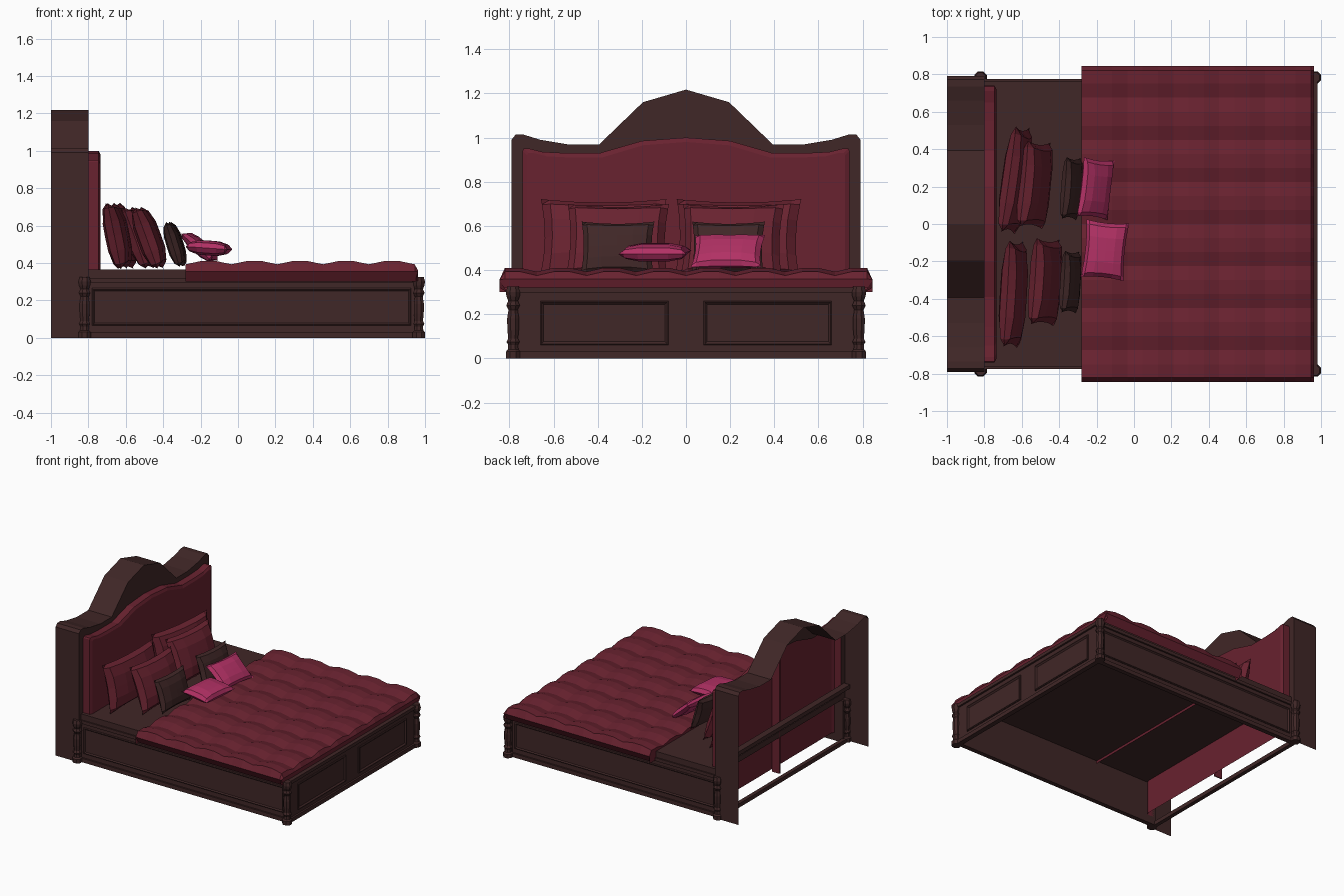
import bpy, bmesh, math
from mathutils import Matrix, Vector

if "Cube" in bpy.data.objects:
    bpy.data.objects.remove(bpy.data.objects["Cube"])


def material(name, rgb):
    m = bpy.data.materials.new(name)
    m.diffuse_color = (*rgb, 1)
    m.use_nodes = True
    m.node_tree.nodes["Principled BSDF"].inputs["Base Color"].default_value = m.diffuse_color
    return m


WOOD = material("dark wood", (0.051, 0.020, 0.020))
RED = material("wine red fabric", (0.140, 0.016, 0.029))
PINK = material("pink fabric", (0.440, 0.030, 0.127))


def finish(name, bm, mat, fix=True):
    if fix:
        bmesh.ops.recalc_face_normals(bm, faces=bm.faces)
    me = bpy.data.meshes.new(name)
    bm.to_mesh(me)
    bm.free()
    me.materials.append(mat)
    ob = bpy.data.objects.new(name, me)
    bpy.context.collection.objects.link(ob)
    return ob


def box(name, lo, hi, mat, panel=None):
    """Box from corner to corner; panel = direction of a face that gets a moulded inset."""
    bm = bmesh.new()
    bmesh.ops.create_cube(bm, size=1)
    for v in bm.verts:
        v.co = [lo[i] + (hi[i] - lo[i]) * (v.co[i] + 0.5) for i in range(3)]
    bmesh.ops.recalc_face_normals(bm, faces=bm.faces)
    if panel:
        face = max(bm.faces, key=lambda f: f.normal.dot(Vector(panel)))
        for width, depth in ((0.008, 0.004), (0.014, -0.010), (0.006, 0.0)):
            bmesh.ops.inset_region(bm, faces=[face], thickness=width, depth=depth)
    return finish(name, bm, mat)


def strip(bm, a, b):
    """Quads between two equally long point rows."""
    va, vb = [bm.verts.new(p) for p in a], [bm.verts.new(p) for p in b]
    for i in range(len(a) - 1):
        bm.faces.new((va[i], va[i + 1], vb[i + 1], vb[i]))


def mirrored(half):
    return [(-y, z) for y, z in half] + [(y, z) for y, z in reversed(half) if y > 0]


# headboard: open-backed arched shell with a front border
outer = mirrored([(0.79, 0), (0.79, 0.99), (0.772, 1.013), (0.735, 1.013), (0.66, 0.99),
                  (0.53, 0.968), (0.394, 0.968), (0.195, 1.16), (0, 1.217)])
inner = mirrored([(0.74, 0), (0.74, 0.94), (0.735, 0.95), (0.71, 0.95), (0.65, 0.935),
                  (0.55, 0.93), (0.39, 0.93), (0.20, 0.985), (0, 1.0)])
bm = bmesh.new()
strip(bm, [(-1, y, z) for y, z in outer], [(-0.80, y, z) for y, z in outer])
strip(bm, [(-0.80, y, z) for y, z in outer], [(-0.80, y, z) for y, z in inner])
bmesh.ops.remove_doubles(bm, verts=bm.verts, dist=0.0005)
finish("headboard_frame", bm, WOOD)

# upholstered headboard panel with bevelled edge
low = 0.06
rim = [(y, max(z, low)) for y, z in inner]
face = [(y * 0.972, z - 0.02 if z > low else z) for y, z in rim]
bm = bmesh.new()
strip(bm, [(-0.80, y, z) for y, z in rim], [(-0.745, y, z) for y, z in rim])
strip(bm, [(-0.745, y, z) for y, z in rim], [(-0.735, y, z) for y, z in face])
strip(bm, [(-0.735, y, z) for y, z in face], [(-0.735, y, low) for y, z in face])
bmesh.ops.remove_doubles(bm, verts=bm.verts, dist=0.0005)
finish("headboard_panel", bm, RED)
box("panel_back_rib", (-0.80, -0.004, 0.04), (-0.737, 0.004, 0.97), RED)

# cross bars behind the headboard panel
box("back_upper_bar", (-0.85, -0.78, 0.41), (-0.80, 0.78, 0.44), WOOD)
box("back_lower_bar", (-0.84, -0.78, 0.0), (-0.81, 0.78, 0.03), WOOD)

# side rails with moulded panels
for s, side in ((-1, "front"), (1, "back")):
    def ys(a, b):
        return sorted((s * a, s * b))
    for part, x0, x1, z0, z1, d0, d1, panel in (
            ("rail", -0.82, 0.96, 0.0, 0.32, 0.74, 0.762, None),
            ("rail_base", -0.80, 0.95, 0.0, 0.03, 0.75, 0.775, None),
            ("rail_cap", -0.80, 0.95, 0.295, 0.32, 0.75, 0.775, None),
            ("rail_panel", -0.78, 0.925, 0.065, 0.265, 0.75, 0.766, (0, s, 0))):
        a, b = ys(d0, d1)
        box(f"{side}_{part}", (x0, a, z0), (x1, b, z1), WOOD, panel)
    # foot board panel on this half
    a, b = ys(0.08, 0.66)
    box(f"{side}_foot_panel", (0.95, a, 0.06), (0.974, b, 0.26), WOOD, (1, 0, 0))

# foot board
box("foot_board", (0.945, -0.77, 0.0), (0.968, 0.77, 0.32), WOOD)
box("foot_base", (0.95, -0.77, 0.0), (0.982, 0.77, 0.03), WOOD)
box("foot_cap", (0.95, -0.77, 0.295), (0.982, 0.77, 0.32), WOOD)

# turned corner posts
post = [(0.033, 0), (0.033, 0.03), (0.024, 0.04), (0.022, 0.06), (0.030, 0.075), (0.022, 0.09),
        (0.026, 0.13), (0.027, 0.18), (0.021, 0.22), (0.031, 0.24), (0.022, 0.26),
        (0.030, 0.28), (0.033, 0.30), (0.026, 0.325)]
for x, end in ((-0.82, "head"), (0.967, "foot")):
    for s, side in ((-1, "front"), (1, "back")):
        bm = bmesh.new()
        rings = [[bm.verts.new((x + r * math.cos(math.tau * (k + 0.5) / 8) * 1.08,
                                s * 0.783 + r * math.sin(math.tau * (k + 0.5) / 8) * 1.08, z))
                  for k in range(8)] for r, z in post]
        for a, b in zip(rings, rings[1:]):
            for k in range(8):
                bm.faces.new((a[k], a[(k + 1) % 8], b[(k + 1) % 8], b[k]))
        bm.faces.new(rings[0])
        bm.faces.new(rings[-1])
        finish(f"{side}_{end}_post", bm, WOOD)

# mattress base
box("mattress_base", (-0.80, -0.765, 0.32), (0.95, 0.765, 0.365), WOOD)

# tufted quilt: puffed grid whose outer rows drop down as a skirt
nx, cx, cy = 15, 1.225 / 5, 0.225
xs = [(-0.28, 0.30)] + [(-0.28 + i * 1.225 / nx, 1) for i in range(nx + 1)] + [(0.962, 0.36), (0.952, 0.32)]
half = [(0.82, 1), (0.845, 0.355), (0.81, 0.30)]
mid = [(j * cy / 3, 1) for j in range(-10, 11)]
yrow = [(-y, d) for y, d in reversed(half)] + mid + half
bm = bmesh.new()
grid = []
for x, dx in xs:
    row = []
    for y, dy in yrow:
        puff = 0.375 + 0.02 * abs(math.sin(math.pi * (x + 0.28) / cx)) + 0.02 * abs(math.sin(math.pi * y / cy))
        row.append(bm.verts.new((x, y, min(puff, dx, dy))))
    grid.append(row)
for a, b in zip(grid, grid[1:]):
    for j in range(len(a) - 1):
        bm.faces.new((a[j], b[j], b[j + 1], a[j + 1]))
finish("quilt", bm, RED, fix=False)


# pillows: two puffed sheets sharing a pinched outline
def pillow(name, loc, w, h, t, lean, yaw, mat):
    bm = bmesh.new()
    steps = (-1, -0.86, -0.45, 0, 0.45, 0.86, 1)
    for s in (-1, 1):
        g = []
        for u in steps:
            g.append([])
            for v in steps:
                py = u * w / 2 * (1 - 0.07 * (1 - v * v))
                pz = v * h / 2 * (1 - 0.09 * (1 - u * u))
                px = s * t / 2 * math.sqrt((1 - u ** 4) * (1 - v ** 4))
                g[-1].append(bm.verts.new((px, py, pz)))
        for a, b in zip(g, g[1:]):
            for j in range(len(a) - 1):
                bm.faces.new((a[j], b[j], b[j + 1], a[j + 1]))
    bmesh.ops.remove_doubles(bm, verts=bm.verts, dist=0.0005)
    bm.transform(Matrix.Translation(loc) @ Matrix.Rotation(yaw, 4, 'Z') @ Matrix.Rotation(lean, 4, 'Y'))
    finish(name, bm, mat)


pillow("large_pillow_right", (-0.635, 0.235, 0.545), 0.57, 0.36, 0.12, -0.20, -0.14, RED)
pillow("large_pillow_left", (-0.645, -0.375, 0.545), 0.57, 0.36, 0.12, -0.20, -0.06, RED)
pillow("medium_pillow_right", (-0.53, 0.21, 0.535), 0.46, 0.35, 0.12, -0.35, -0.10, RED)
pillow("medium_pillow_left", (-0.475, -0.31, 0.535), 0.46, 0.35, 0.12, -0.35, -0.07, RED)
pillow("dark_pillow_right", (-0.335, 0.19, 0.50), 0.33, 0.25, 0.08, -0.30, -0.08, WOOD)
pillow("dark_pillow_left", (-0.34, -0.31, 0.50), 0.33, 0.25, 0.08, -0.30, -0.06, WOOD)
pillow("pink_pillow_right", (-0.205, 0.19, 0.485), 0.32, 0.22, 0.07, -0.85, -0.12, PINK)
pillow("pink_pillow_left", (-0.155, -0.14, 0.48), 0.31, 0.23, 0.08, -1.50, -0.10, PINK)
